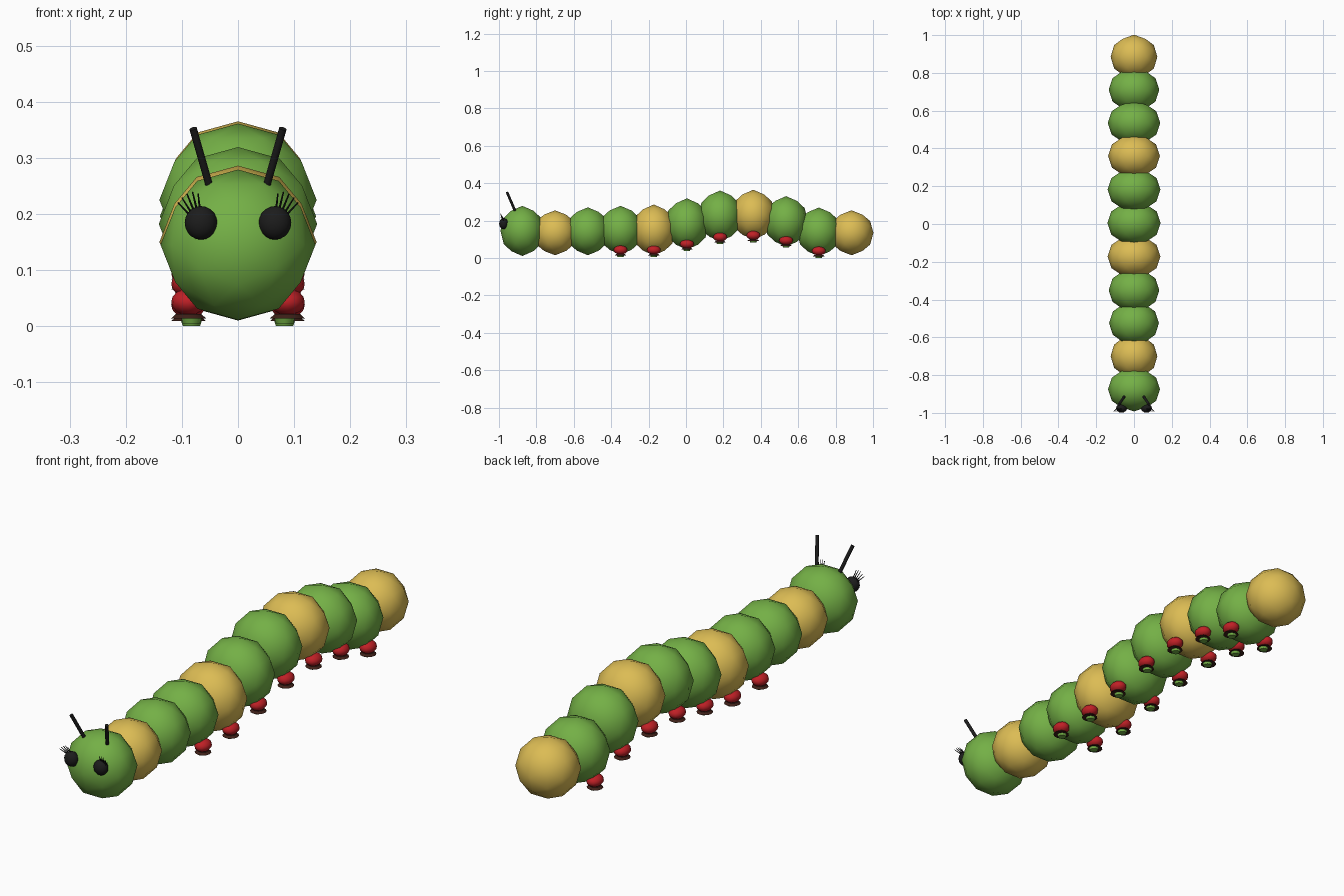
import bpy, math
from mathutils import Matrix, Vector

if "Cube" in bpy.data.objects:
    bpy.data.objects.remove(bpy.data.objects["Cube"])


def material(name, rgb):
    m = bpy.data.materials.new(name)
    lin = [c / 12.92 if c <= 0.04045 else ((c + 0.055) / 1.055) ** 2.4
           for c in (v / 255 for v in rgb)]
    m.diffuse_color = (*lin, 1)
    m.use_nodes = True
    m.node_tree.nodes["Principled BSDF"].inputs["Base Color"].default_value = m.diffuse_color
    return m


GREEN = material("leaf_green", (116, 176, 70))
YELLOW = material("straw_yellow", (220, 188, 84))
RED = material("boot_red", (192, 32, 38))
BLACK = material("black", (28, 28, 28))
SOLE = material("dark_sole", (62, 32, 24))


def finish(name, mat):
    ob = bpy.context.object
    ob.name = name
    ob.data.materials.append(mat)
    return ob


def segment(name, y, z, r, mat):
    """Coarse smooth ball with an edge midpoint on every axis."""
    bpy.ops.mesh.primitive_ico_sphere_add(subdivisions=2, radius=1)
    ob = finish(name, mat)
    ob.data.transform(Matrix.Rotation(math.radians(-31.717), 4, 'Y'))
    ob.data.transform(Matrix.Diagonal((r * 1.03, min(r, 0.117), r, 1)))
    ob.location = (0, y, z)
    bpy.ops.object.shade_smooth()


def ball(name, loc, scale, mat, segs=16, rings=10):
    bpy.ops.mesh.primitive_uv_sphere_add(segments=segs, ring_count=rings, radius=1, location=loc)
    ob = finish(name, mat)
    ob.data.transform(Matrix.Diagonal((*scale, 1)))
    bpy.ops.object.shade_smooth()


def rod(name, a, b, r1, r2, mat, sides=8):
    a, b = Vector(a), Vector(b)
    d = b - a
    bpy.ops.mesh.primitive_cone_add(vertices=sides, radius1=r1, radius2=r2, depth=d.length,
                                    location=(a + b) / 2,
                                    rotation=d.to_track_quat('Z', 'Y').to_euler())
    finish(name, mat)
    bpy.ops.object.shade_smooth_by_angle(angle=math.radians(40))


# Head and body: y, centre height, radius, colour
body = [(-0.875, 0.145, 0.134, GREEN), (-0.70, 0.135, 0.120, YELLOW),
        (-0.525, 0.143, 0.128, GREEN), (-0.35, 0.149, 0.130, GREEN),
        (-0.172, 0.150, 0.136, YELLOW), (0.005, 0.182, 0.137, GREEN),
        (0.182, 0.225, 0.136, GREEN), (0.36, 0.232, 0.133, YELLOW),
        (0.535, 0.196, 0.135, GREEN), (0.71, 0.140, 0.130, GREEN),
        (0.885, 0.135, 0.120, YELLOW)]
for i, (y, z, r, mat) in enumerate(body):
    segment("head" if i == 0 else f"body_segment_{i}", y, z, r, mat)

# Foot heights under body segments 3 to 9
foot_z = [0.005, 0.005, 0.037, 0.074, 0.083, 0.056, 0.0]

for side, s in (("left", -1), ("right", 1)):
    # Legs: red boot, flared dark rim, small green sole
    for i, z in enumerate(foot_z):
        y, x = body[i + 3][0], s * 0.088
        ball(f"boot_{side}_{i}", (x, y, z + 0.038), (0.031, 0.037, 0.024), RED, 12, 8)
        rod(f"boot_rim_{side}_{i}", (x, y, z + 0.009), (x, y, z + 0.017), 0.031, 0.022, SOLE, 12)
        rod(f"sole_{side}_{i}", (x - s * 0.005, y, z), (x - s * 0.005, y, z + 0.011),
            0.016, 0.02, GREEN, 10)
    # Eyes
    ball(f"eye_{side}", (s * 0.066, -0.975, 0.184), (0.029, 0.024, 0.030), BLACK)
    # Lashes fan outward above each eye
    for k, (tx, tz) in enumerate([(0.071, 0.236), (0.081, 0.239), (0.091, 0.236),
                                  (0.100, 0.229), (0.107, 0.220)]):
        rod(f"lash_{side}_{k}", (s * (0.068 + 0.005 * k), -0.975, 0.208 - 0.002 * k),
            (s * tx, -0.992, tz), 0.0022, 0.0012, BLACK, 6)
    # Antennae
    rod(f"antenna_{side}", (s * 0.051, -0.913, 0.250), (s * 0.080, -0.957, 0.352),
        0.007, 0.007, BLACK, 10)
